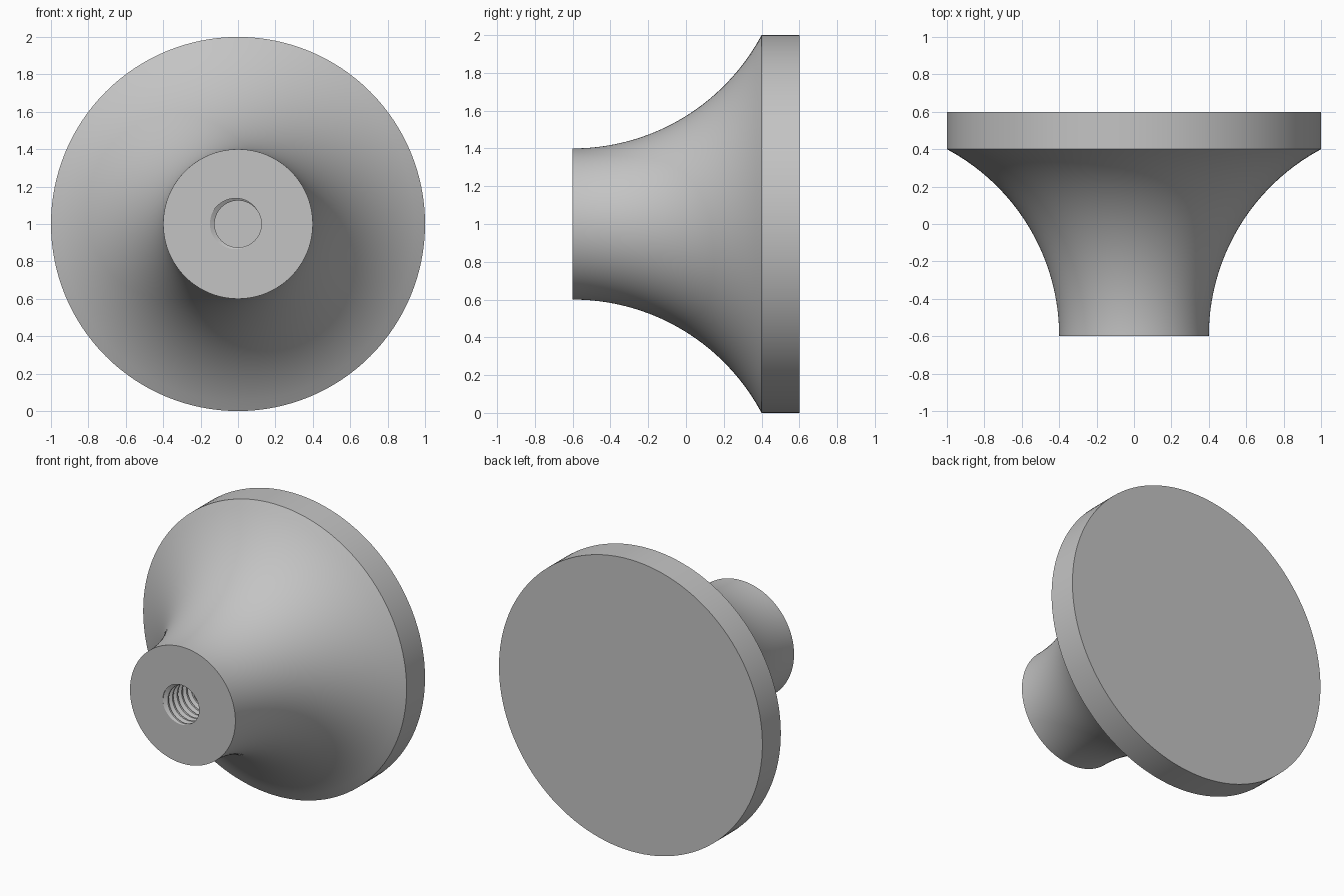
import bpy
import bmesh
from math import sin, cos, pi, sqrt, floor

cube = bpy.data.objects.get("Cube")
if cube:
    bpy.data.objects.remove(cube, do_unlink=True)

SEGMENTS = 128
CENTRE_Z = 1.0
FRONT, RIM, BACK = -0.6, 0.4, 0.6
NECK_R, RIM_R = 0.4, 1.0
MINOR_R, MAJOR_R, PITCH, BORE_DEPTH = 0.125, 0.15, 0.05, 0.6
PHASE = 0.15                               # where the groove breaks the front face
PROFILE = [(0, 0), (0.25, 0), (0.58, 1), (0.7, 1), (1, 0)]   # thread: turn, depth


def thread_radius(y, turn):
    """Radius of the bore wall at depth y and angle (in turns)."""
    t = (y - FRONT) / PITCH + turn + PHASE
    t -= floor(t + 1e-7)
    for (a, da), (b, db) in zip(PROFILE, PROFILE[1:]):
        if t <= b:
            depth = da + (db - da) * (t - a) / (b - a)
            return MINOR_R + (MAJOR_R - MINOR_R) * max(depth, 0)
    return MINOR_R


def add_point(bm, r, y, turn):
    a = 2 * pi * turn
    return bm.verts.new((r * cos(a), y, CENTRE_Z + r * sin(a)))


def add_ring(bm, radius, y):
    return [add_point(bm, radius, y, i / SEGMENTS) for i in range(SEGMENTS)]


def bridge(bm, a, b):
    for i in range(SEGMENTS):
        j = (i + 1) % SEGMENTS
        bm.faces.new((a[i], a[j], b[j], b[i]))


bm = bmesh.new()

# Flared neck (circular arc tangent to the axis), rim and back disc
flare_r = ((RIM - FRONT) ** 2 + (RIM_R - NECK_R) ** 2) / (2 * (RIM_R - NECK_R))
STEPS = 32
outline = []
for s in range(STEPS + 1):
    d = (RIM - FRONT) * s / STEPS
    outline.append((NECK_R + flare_r - sqrt(flare_r ** 2 - d ** 2), FRONT + d))
outline.append((RIM_R, BACK))
rings = [add_ring(bm, r, y) for r, y in outline]
for a, b in zip(rings, rings[1:]):
    bridge(bm, a, b)
bm.faces.new(rings[-1])

# Front face around the bore opening, and the flat bore floor
end = FRONT + BORE_DEPTH
mouth = [add_point(bm, thread_radius(FRONT, i / SEGMENTS), FRONT, i / SEGMENTS)
         for i in range(SEGMENTS)]
floor_ring = [add_point(bm, thread_radius(end, i / SEGMENTS), end, i / SEGMENTS)
              for i in range(SEGMENTS)]
bridge(bm, mouth, rings[0])
bm.faces.new(floor_ring)

# Helical thread wall: rows follow the helix and are trimmed at both ends
rows = []
for n in range(-1, round(BORE_DEPTH / PITCH) + 3):
    for t, _ in PROFILE[:-1]:
        row = []
        for i in range(SEGMENTS + 1):
            turn = i / SEGMENTS
            y = FRONT + PITCH * (n + t - turn - PHASE)
            y = min(max(y, FRONT), end)
            row.append(add_point(bm, thread_radius(y, turn), y, turn))
        rows.append(row)
for a, b in zip(rows, rows[1:]):
    for i in range(SEGMENTS):
        quad = (a[i], a[i + 1], b[i + 1], b[i])
        if any(FRONT < v.co.y < end for v in quad):
            bm.faces.new(quad)
bmesh.ops.remove_doubles(bm, verts=bm.verts, dist=0.00005)
loose = [v for v in bm.verts if not v.link_faces]
bmesh.ops.delete(bm, geom=loose, context='VERTS')
bmesh.ops.recalc_face_normals(bm, faces=bm.faces)

mesh = bpy.data.meshes.new("threaded_knob")
bm.to_mesh(mesh)
bm.free()
knob = bpy.data.objects.new("threaded_knob", mesh)
bpy.context.collection.objects.link(knob)

# Plain grey finish
grey = bpy.data.materials.new("light_grey")
grey.use_nodes = True
colour = (0.55, 0.55, 0.55, 1)
grey.diffuse_color = colour
grey.node_tree.nodes["Principled BSDF"].inputs["Base Color"].default_value = colour
mesh.materials.append(grey)

bpy.ops.object.select_all(action='DESELECT')
knob.select_set(True)
bpy.context.view_layer.objects.active = knob
bpy.ops.object.shade_smooth_by_angle(angle=pi / 6)
